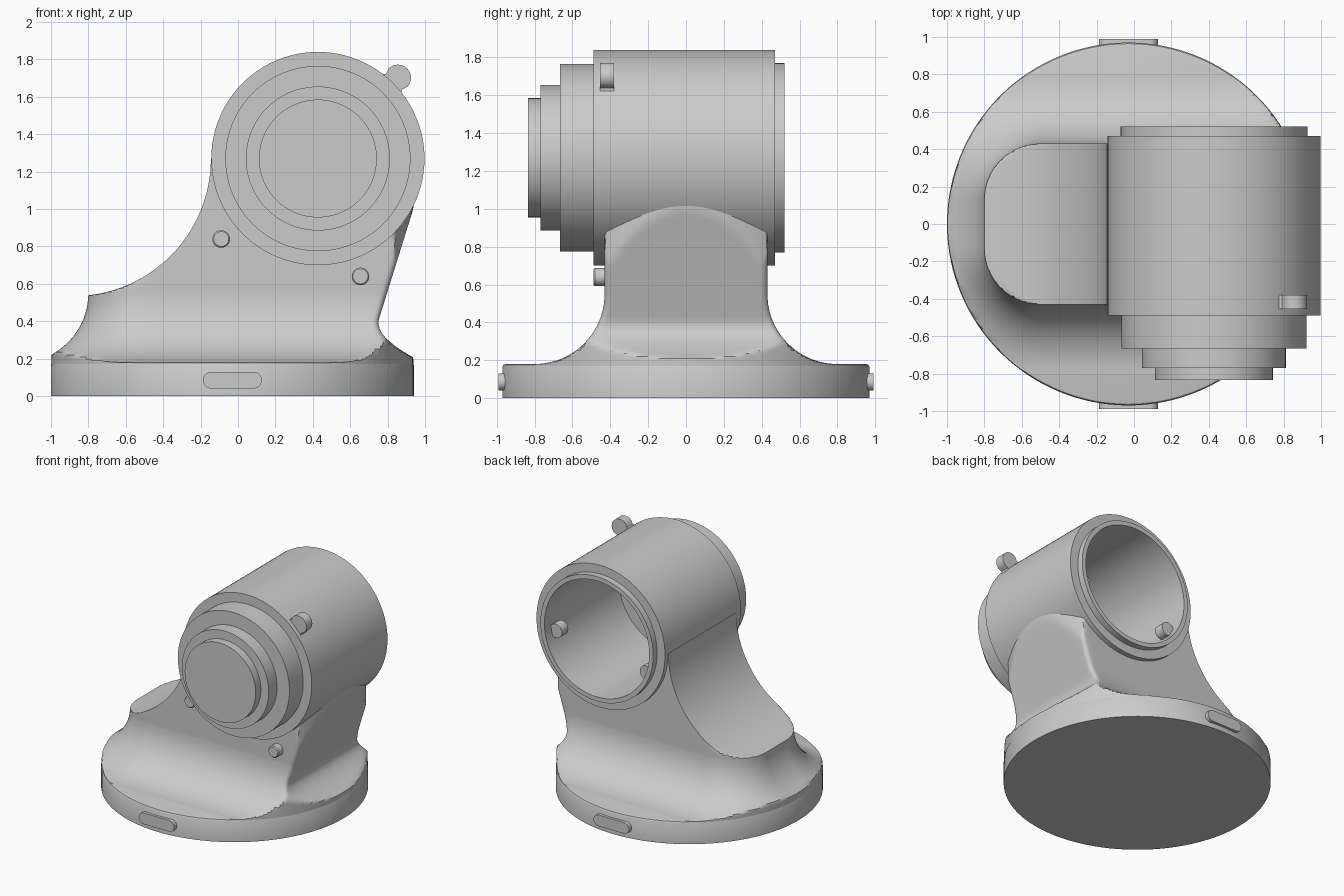
import bpy, bmesh
from math import sin, cos, pi, sqrt, hypot, radians

if "Cube" in bpy.data.objects:
    bpy.data.objects.remove(bpy.data.objects["Cube"])

CX, CZ = 0.427, 1.27          # barrel axis
BX, BR = -0.03, 0.97          # base disc centre and radius


def finish(bm, name):
    bmesh.ops.recalc_face_normals(bm, faces=bm.faces)
    me = bpy.data.meshes.new(name)
    bm.to_mesh(me)
    bm.free()
    ob = bpy.data.objects.new(name, me)
    bpy.context.collection.objects.link(ob)
    return ob


def loft(name, rings):
    """Skin a list of equal-length closed rings and cap both ends."""
    bm = bmesh.new()
    vs = [[bm.verts.new(p) for p in r] for r in rings]
    n = len(vs[0])
    for a, b in zip(vs, vs[1:]):
        for i in range(n):
            j = (i + 1) % n
            bm.faces.new((a[i], a[j], b[j], b[i]))
    bm.faces.new(vs[0])
    bm.faces.new(vs[-1])
    return finish(bm, name)


def lathe_y(name, prof, x, z, n=96):
    """Turn (radius, y) pairs around an axis parallel to y."""
    return loft(name, [[(x + r * cos(2 * pi * i / n), y, z + r * sin(2 * pi * i / n))
                        for i in range(n)] for r, y in prof])


def prism_y(name, pts, y0, y1):
    return loft(name, [[(x, y, z) for x, z in pts] for y in (y0, y1)])


def slot(cx, cz, length, r, n=12):
    pts = []
    for s, a0 in ((1, -pi / 2), (-1, pi / 2)):
        pts += [(cx + s * (length / 2 - r) + r * cos(a0 + pi * i / n),
                 cz + r * sin(a0 + pi * i / n)) for i in range(n + 1)]
    return pts


def interp(table, t):
    for (a, u), (b, v) in zip(table, table[1:]):
        if t <= b:
            return u + (v - u) * max(0, t - a) / (b - a)
    return table[-1][1]


# round base with softened top edge
prof = [(BR, 0), (BR, 0.165), (BR - 0.006, 0.176), (BR - 0.02, 0.18)]
loft("base_disc", [[(BX + r * cos(2 * pi * i / 128), r * sin(2 * pi * i / 128), z)
                    for i in range(128)] for r, z in prof])

# pedestal: flared footprint rising to a scooped, sloping neck
FR, W = 0.37, 0.43
ARC = 0.7356
RIGHT = [(0.18, 1.02), (0.2, 0.95), (0.225, 0.905), (0.25, 0.865), (0.275, 0.83), (0.3, 0.80),
         (0.325, 0.777), (0.35, 0.761), (0.375, 0.752), (0.4, 0.75), (1.1, 0.968)]


def footprint(z):
    h = max(0, 0.55 - z)
    d = FR - sqrt(max(0, FR * FR - h * h))
    xl, w, rl, rr = -0.8 - d, W + d, 0.3 + d, 0.035
    xr = interp(RIGHT, z)
    if z > 1.1:
        xr = CX + sqrt(0.57 ** 2 - (CZ - z) ** 2) - 0.012
    half = [(xr, (w - rr) * i / 14) for i in range(14)]
    half += [(xr - rr + rr * cos(a), w - rr + rr * sin(a)) for a in
             [pi / 2 * i / 6 for i in range(7)]]
    x0, x1 = xr - rr, xl + rl
    half += [(x0 + (x1 - x0) * i / 40, w) for i in range(1, 40)]
    half += [(xl + rl - rl * sin(a), w - rl + rl * cos(a)) for a in
             [pi / 2 * i / 20 for i in range(21)]]
    half += [(xl, (w - rl) * (1 - i / 5)) for i in range(1, 6)]
    pts = half + [(x, -y) for x, y in half[-2:0:-1]]
    cut = -9
    if z > 0.5387:
        cut = CX - 0.572 - ARC + sqrt(max(0, ARC ** 2 - (CZ - z) ** 2))
    out = []
    for x, y in pts:
        x = max(x, cut)
        r = hypot(x - BX, y)
        k = min(1, (BR - 0.003) / r)
        out.append((BX + (x - BX) * k, y * k, z))
    return out


levels = [0.16] + [0.55 - FR * cos(pi / 2 * i / 20) for i in range(19)] + [0.5386]
levels += [CZ - ARC * cos(a) for a in [0.1 + (pi / 2 - 0.1) * i / 32 for i in range(33)]]
pedestal = loft("pedestal", [footprint(z) for z in sorted(levels)])

# clear the pedestal out of the hollow barrel
cutter = lathe_y("bore_cutter", [(0.51, -0.6), (0.51, 0.6)], CX, CZ)
cutter.hide_render = True
mod = pedestal.modifiers.new("bore", 'BOOLEAN')
mod.operation, mod.solver, mod.object = 'DIFFERENCE', 'EXACT', cutter
bpy.context.view_layer.objects.active = pedestal
bpy.ops.object.modifier_apply(modifier="bore")
bpy.data.objects.remove(cutter)

# stepped barrel, open at the back
lathe_y("barrel", [(0.001, -0.835), (0.315, -0.835), (0.315, -0.77), (0.385, -0.77),
                   (0.385, -0.665), (0.495, -0.665), (0.495, -0.49), (0.57, -0.49),
                   (0.57, 0.47), (0.5, 0.47), (0.5, 0.52), (0.465, 0.52),
                   (0.465, -0.42), (0.001, -0.42)], CX, CZ)

# small pegs below the barrel and lugs inside the bore
for i, (x, z) in enumerate([(-0.09, 0.84), (0.655, 0.64)]):
    lathe_y(f"peg_{i}", [(0.047, -0.4), (0.047, -0.482), (0.04, -0.49)], x, z, 32)
for i, (x, z) in enumerate([(0.42, -0.08), (-0.38, -0.2)]):
    lathe_y(f"bore_lug_{i}", [(0.055, 0.36), (0.055, 0.44)], CX + x, CZ + z, 32)

# rounded tab on the barrel's upper side
a = radians(45)
tx, tz = 0.855, 1.702
tab = [(tx + 0.07 * cos(a - pi / 2 + pi * i / 16), tz + 0.07 * sin(a - pi / 2 + pi * i / 16))
       for i in range(17)]
for along, side in ((-0.03, 0.06), (-0.1, 0.12), (-0.1, -0.12), (-0.03, -0.06)):
    tab.append((tx + along * cos(a) - side * sin(a), tz + along * sin(a) + side * cos(a)))
prism_y("barrel_tab", tab, -0.455, -0.38)

# oblong pads on the front and back of the base
for name, s in (("front_pad", -1), ("back_pad", 1)):
    prism_y(name, slot(-0.03, 0.085, 0.315, 0.045), s * 0.93, s * 0.99)

bpy.ops.object.select_all(action='SELECT')
bpy.ops.object.shade_smooth_by_angle(angle=radians(32))
